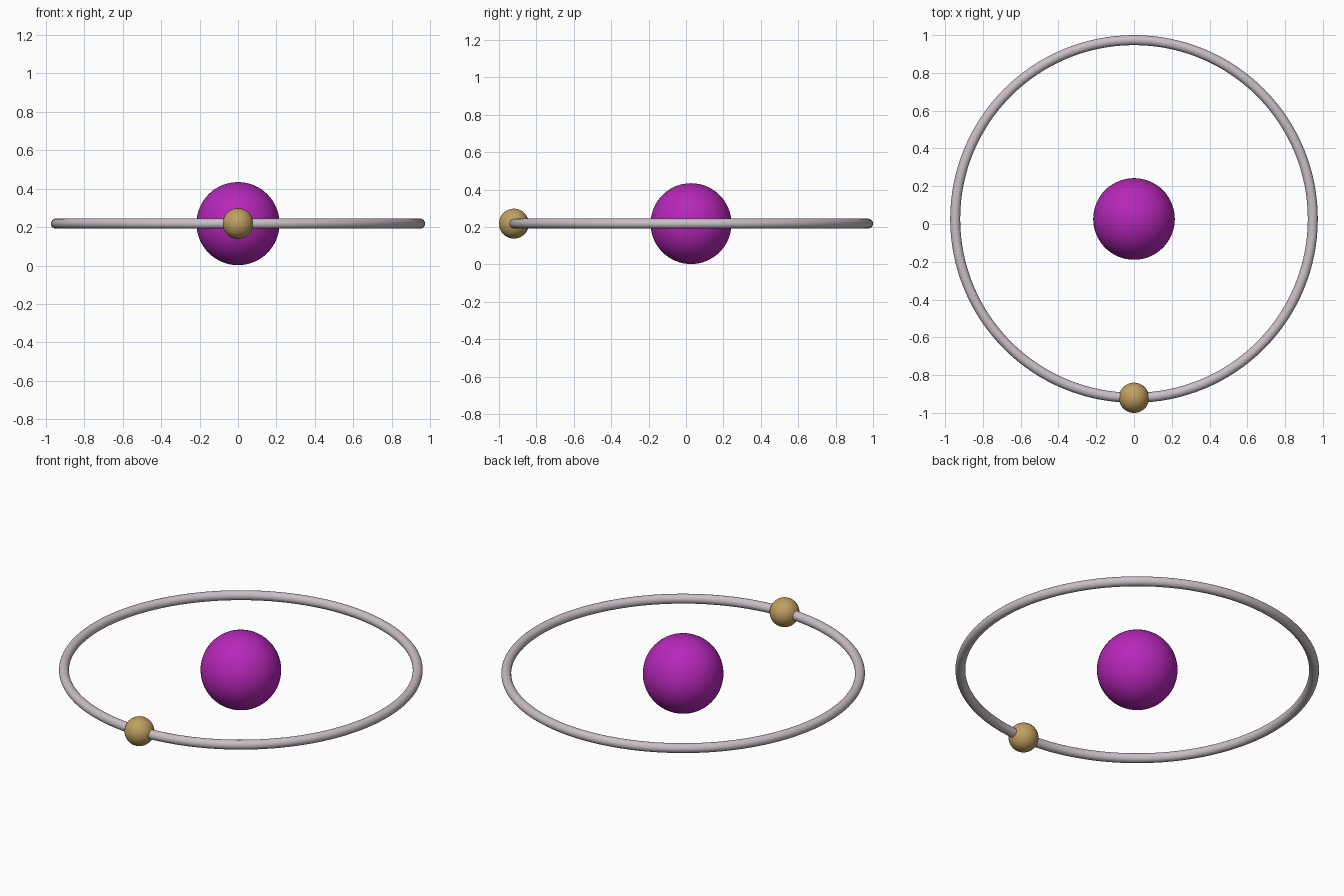
import bpy

if "Cube" in bpy.data.objects:
    bpy.data.objects.remove(bpy.data.objects["Cube"])

# shared dimensions
CORE_R, RING_R, TUBE_R, MOON_R = 0.216, 0.9467, 0.0265, 0.08
CY, CZ = (MOON_R - TUBE_R) / 2, 0.218


def finish(name, color):
    ob = bpy.context.object
    ob.name = name
    bpy.ops.object.shade_smooth()
    mat = bpy.data.materials.new(name + "_material")
    mat.diffuse_color = (*color, 1)
    mat.use_nodes = True
    mat.node_tree.nodes["Principled BSDF"].inputs["Base Color"].default_value = mat.diffuse_color
    ob.data.materials.append(mat)


def ball(name, radius, y, color):
    bpy.ops.mesh.primitive_uv_sphere_add(segments=64, ring_count=32,
                                         radius=radius, location=(0, y, CZ))
    finish(name, color)


# central sphere
ball("core_sphere", CORE_R, CY, (0.47, 0.02, 0.49))

# thin orbit ring around it
bpy.ops.mesh.primitive_torus_add(major_segments=128, minor_segments=24,
                                 major_radius=RING_R, minor_radius=TUBE_R,
                                 location=(0, CY, CZ))
finish("orbit_ring", (0.58, 0.52, 0.56))

# small sphere threaded on the front of the ring
ball("orbiting_sphere", MOON_R, CY - RING_R, (0.53, 0.35, 0.12))
